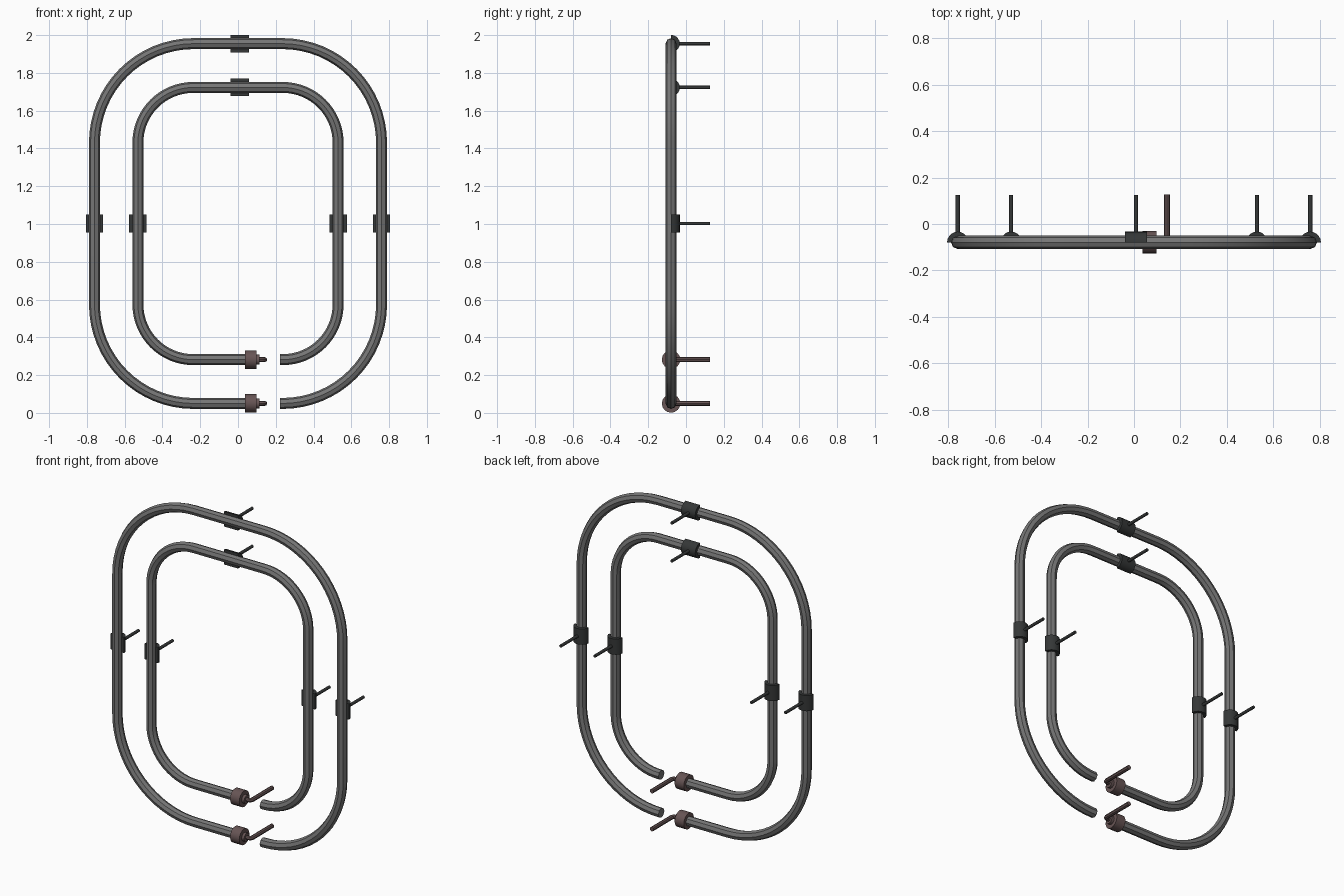
import bpy, bmesh, math
from mathutils import Vector, Matrix

cube = bpy.data.objects.get("Cube")
if cube:
    bpy.data.objects.remove(cube, do_unlink=True)


def material(name, color):
    m = bpy.data.materials.new(name)
    m.use_nodes = True
    m.diffuse_color = (*color, 1)
    m.node_tree.nodes["Principled BSDF"].inputs["Base Color"].default_value = (*color, 1)
    return m


STEEL = material("grey steel", (0.18, 0.18, 0.18))
DARK = material("dark clamp", (0.035, 0.038, 0.038))
COPPER = material("dull copper", (0.135, 0.09, 0.09))

Y = -0.079      # plane of the rings
MID = 1.0025    # height of the ring centres
BACK = 0.126    # rear tip of every rod


def finish(ob, mat):
    ob.data.materials.append(mat)
    bpy.ops.object.select_all(action='DESELECT')
    ob.select_set(True)
    bpy.context.view_layer.objects.active = ob
    bpy.ops.object.shade_smooth_by_angle(angle=math.radians(40))
    return ob


def tube(name, points, radius, mat, res=2):
    cu = bpy.data.curves.new(name, 'CURVE')
    cu.dimensions = '3D'
    cu.bevel_depth = radius
    cu.bevel_resolution = res
    cu.use_fill_caps = True
    sp = cu.splines.new('POLY')
    sp.points.add(len(points) - 1)
    for p, co in zip(sp.points, points):
        p.co = (*co, 1)
    ob = bpy.data.objects.new(name, cu)
    bpy.context.collection.objects.link(ob)
    bpy.ops.object.select_all(action='DESELECT')
    ob.select_set(True)
    bpy.context.view_layer.objects.active = ob
    bpy.ops.object.convert(target='MESH')
    return finish(bpy.context.object, mat)


def rod(name, a, b, radius, mat, sides=16):
    a, b = Vector(a), Vector(b)
    d = b - a
    bpy.ops.mesh.primitive_cylinder_add(
        vertices=sides, radius=radius, depth=d.length, location=(a + b) / 2,
        rotation=d.to_track_quat('Z', 'Y').to_euler())
    ob = bpy.context.object
    ob.name = name
    return finish(ob, mat)


def half_clamp(name, centre, along_x):
    # half shell hugging the back of the tube
    inner, outer, half, n = 0.027, 0.046, 0.048, 10
    angles = [math.pi * i / n for i in range(n + 1)]
    section = [(outer * math.cos(a), outer * math.sin(a)) for a in angles]
    section += [(inner * math.cos(a), inner * math.sin(a)) for a in reversed(angles)]
    bm = bmesh.new()
    ends = [[bm.verts.new((x, y, z)) for x, y in section] for z in (-half, half)]
    m = len(section)
    for i in range(m):
        j = (i + 1) % m
        bm.faces.new((ends[0][i], ends[0][j], ends[1][j], ends[1][i]))
    for ring in ends:
        for i in range(n):
            bm.faces.new((ring[i], ring[i + 1], ring[m - 2 - i], ring[m - 1 - i]))
    bmesh.ops.recalc_face_normals(bm, faces=bm.faces)
    if along_x:
        bm.transform(Matrix.Rotation(math.pi / 2, 4, 'Y'))
    bm.transform(Matrix.Translation(centre))
    me = bpy.data.meshes.new(name)
    bm.to_mesh(me)
    bm.free()
    ob = bpy.data.objects.new(name, me)
    bpy.context.collection.objects.link(ob)
    finish(ob, DARK)
    x, y, z = centre
    rod(name + "_pin", (x, y + 0.035, z), (x, BACK, z), 0.009, DARK, 12)


def ring(name, hw, hh, radius):
    # open rounded rectangle, from the free end round to the fitting
    pts = [(0.222, Y, MID - hh)]
    for k, (sx, sz) in enumerate(((1, -1), (1, 1), (-1, 1), (-1, -1))):
        for i in range(17):
            a = math.pi / 2 * (k - 1 + i / 16)
            pts.append((sx * (hw - radius) + radius * math.cos(a), Y,
                        MID + sz * (hh - radius) + radius * math.sin(a)))
    pts.append((0.06, Y, MID - hh))
    tube(name + "_tube", pts, 0.029, STEEL)

    # mounting clamps
    half_clamp(name + "_top_clamp", (0.009, Y, MID + hh), True)
    half_clamp(name + "_left_clamp", (hw, Y, MID), False)
    half_clamp(name + "_right_clamp", (-hw, Y, MID), False)

    # end fitting: collar, neck and bent feed pipe
    z = MID - hh
    rod(name + "_collar", (0.036, Y, z), (0.098, Y, z), 0.049, COPPER)
    rod(name + "_neck", (0.09, Y, z), (0.115, Y, z), 0.026, COPPER)
    tube(name + "_feed_pipe", [(0.1, Y, z), (0.128, Y, z), (0.138, Y + 0.004, z),
                               (0.142, Y + 0.014, z), (0.142, BACK + 0.002, z)],
         0.013, COPPER)


ring("outer", 0.76, 0.9525, 0.525)
ring("inner", 0.53, 0.7205, 0.293)
